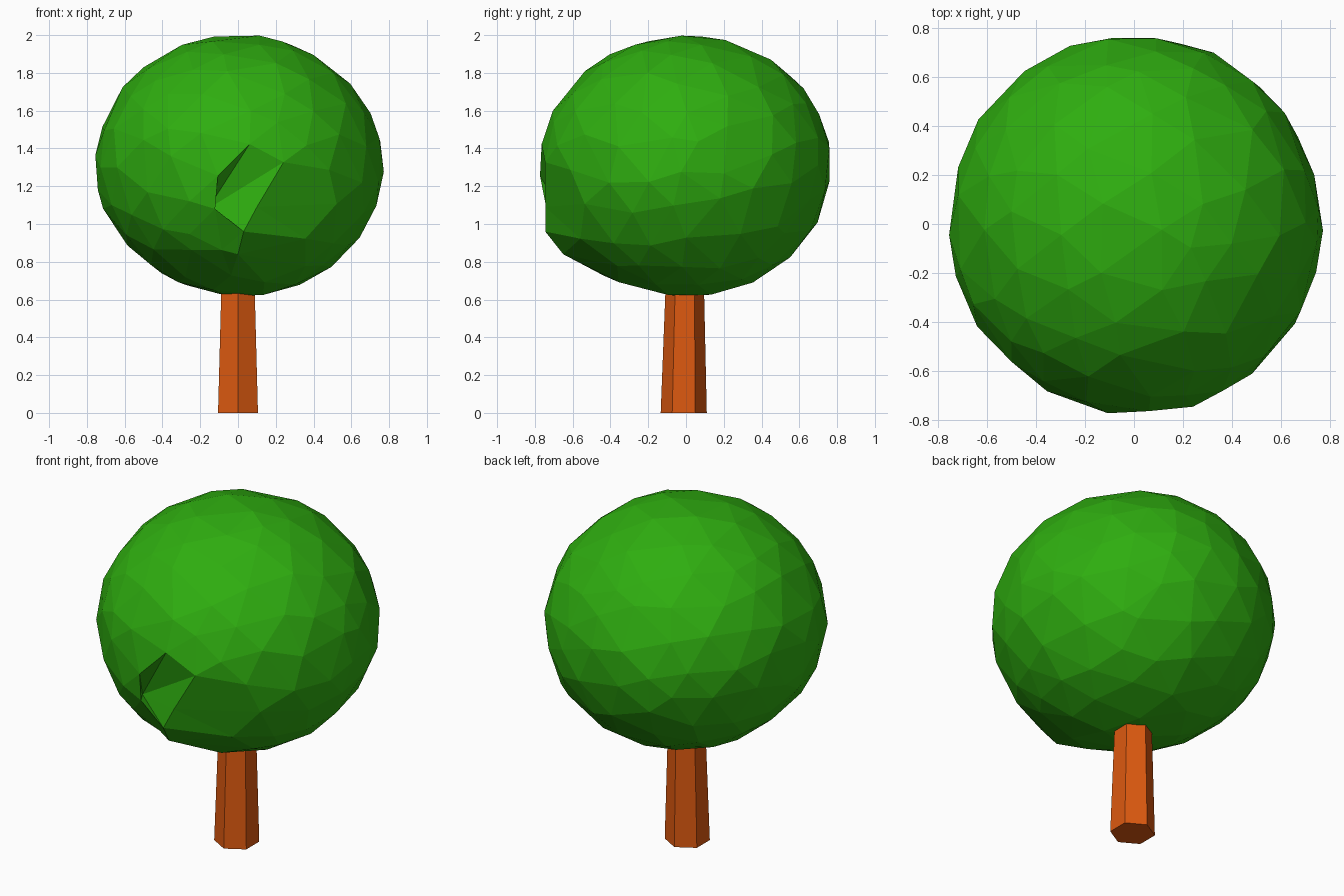
import bpy, bmesh, math, random
from mathutils import Vector, Matrix

random.seed(7)
default = bpy.data.objects.get("Cube")
if default:
    bpy.data.objects.remove(default, do_unlink=True)


def make_material(name, rgb):
    mat = bpy.data.materials.new(name)
    mat.use_nodes = True
    colour = (*rgb, 1)
    mat.diffuse_color = colour
    bsdf = mat.node_tree.nodes["Principled BSDF"]
    bsdf.inputs["Base Color"].default_value = colour
    bsdf.inputs["Roughness"].default_value = 0.9
    return mat


def make_object(name, bm, mat):
    bmesh.ops.recalc_face_normals(bm, faces=bm.faces)
    mesh = bpy.data.meshes.new(name)
    bm.to_mesh(mesh)
    bm.free()
    mesh.materials.append(mat)
    obj = bpy.data.objects.new(name, mesh)
    bpy.context.collection.objects.link(obj)
    return obj


leaf_green = make_material("leaf green", (0.028, 0.42, 0.005))
bark_orange = make_material("bark orange", (0.72, 0.1, 0.005))

# Crown: faceted ball with vertices slid around on an uneven ellipsoid
centre, radii = Vector((0, 0, 1.31)), Vector((0.76, 0.772, 0.692))
bulges = [(Vector((0.9, -0.44, 0)), 0.018), (Vector((0.45, 0.3, -0.84)), 0.014),
          (Vector((0.1, -0.82, -0.56)), 0.032), (Vector((-0.6, 0, -0.8)), -0.018)]
bm = bmesh.new()
bmesh.ops.create_icosphere(bm, subdivisions=3, radius=1,
                           matrix=Matrix.Rotation(0.4, 4, (1, 2, 1)))
for v in bm.verts:
    slide = Vector([random.uniform(-0.06, 0.06) for _ in range(3)])
    n = (v.co + slide).normalized()
    swell = sum(amount * math.exp(-6 * (1 - n.dot(way))) for way, amount in bulges)
    v.co = centre + n * radii * (1.002 + swell + random.uniform(-0.004, 0.004))

# Small lip low on the front of the crown, with a turned facet above it
lip_point = Vector((0.03, -0.745, 0.96))
lip = min(bm.verts, key=lambda v: (v.co - lip_point).length)
upper_face = max(lip.link_faces, key=lambda f: f.calc_center_median().z)
upper = sorted((v for v in upper_face.verts if v != lip), key=lambda v: v.co.x)
lower = min((e.other_vert(lip) for e in lip.link_edges), key=lambda v: v.co.z)
lip.co = lip_point
upper[0].co = (-0.16, -0.67, 1.08)
upper[1].co = (0.10, -0.745, 1.09)
lower.co = (0.0, -0.65, 0.84)
make_object("crown", bm, leaf_green)

# Trunk: tapering six-sided post with a corner at the front
bm = bmesh.new()
height = 0.72
bmesh.ops.create_cone(bm, cap_ends=True, segments=6, radius1=0.122, radius2=0.1,
                      depth=height,
                      matrix=Matrix.Translation((0, -0.012, height / 2)))
front = min(bm.verts, key=lambda v: v.co.y)
if abs(front.co.x) > 0.01:
    bmesh.ops.rotate(bm, verts=bm.verts, cent=(0, -0.012, 0),
                     matrix=Matrix.Rotation(math.radians(30), 3, "Z"))
for v in bm.verts:
    v.co.y += 0.006 * v.co.z / height
make_object("trunk", bm, bark_orange)
